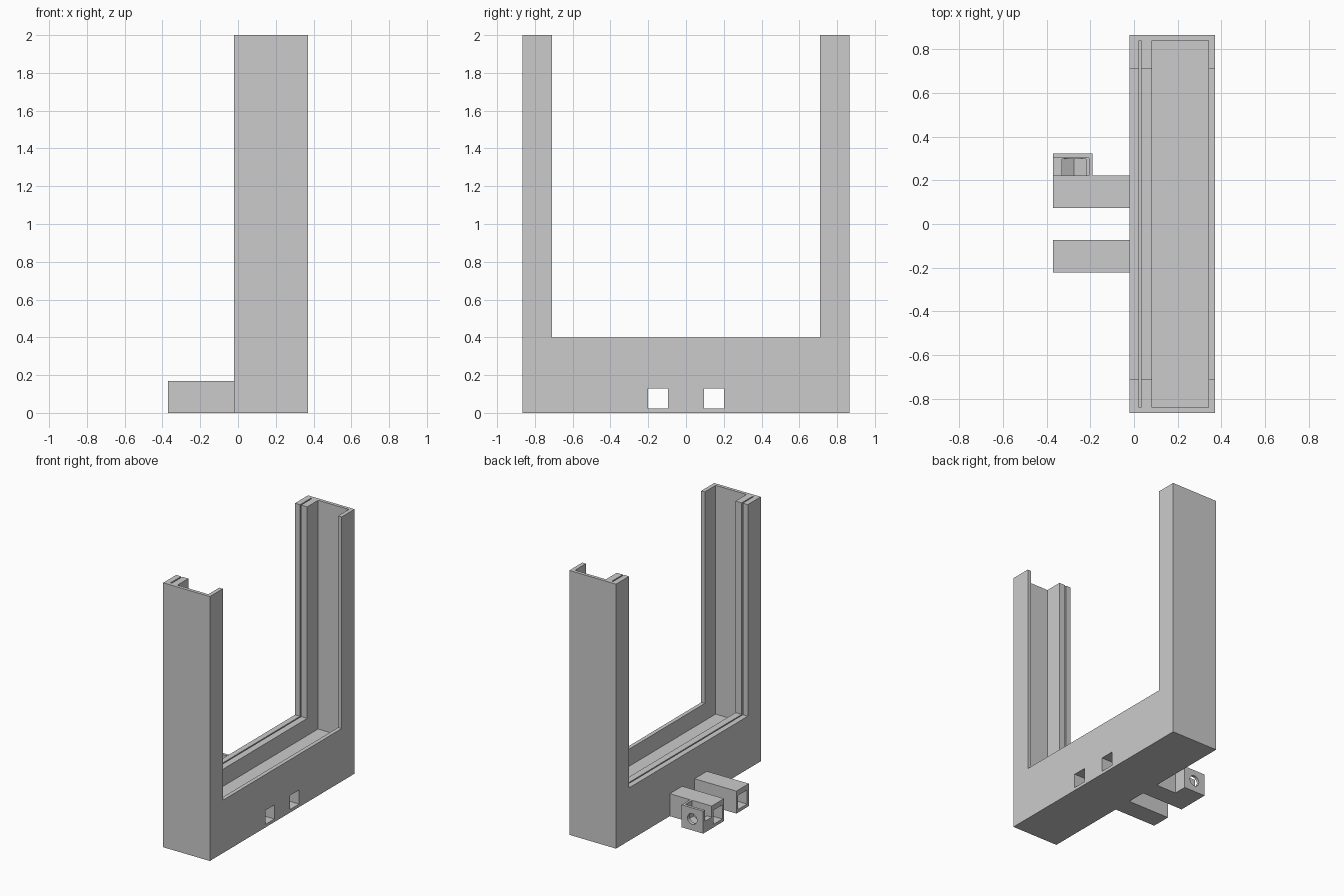
import bpy
import math

default = bpy.data.objects.get("Cube")
if default:
    bpy.data.objects.remove(default, do_unlink=True)

grey = bpy.data.materials.new("plain grey")
grey.use_nodes = True
colour = (0.6, 0.6, 0.6, 1)
grey.diffuse_color = colour
grey.node_tree.nodes["Principled BSDF"].inputs["Base Color"].default_value = colour


def box(name, x, y, z):
    """Box given by its (low, high) range on each axis."""
    bpy.ops.mesh.primitive_cube_add(size=1)
    ob = bpy.context.object
    ob.name = name
    ob.location = [(a + b) / 2 for a, b in (x, y, z)]
    ob.scale = [b - a for a, b in (x, y, z)]
    bpy.ops.object.transform_apply(location=True, rotation=False, scale=True)
    ob.data.materials.append(grey)
    return ob


def bore(name, sides, radius, x, y, z, spin=0):
    """Prism lying along y."""
    bpy.ops.mesh.primitive_cylinder_add(vertices=sides, radius=radius, depth=y[1] - y[0],
                                        location=(x, sum(y) / 2, z),
                                        rotation=(math.pi / 2, spin, 0))
    ob = bpy.context.object
    ob.name = name
    bpy.ops.object.transform_apply(location=True, rotation=True, scale=True)
    ob.data.materials.append(grey)
    return ob


def cut(target, *cutters):
    for c in cutters:
        mod = target.modifiers.new("cut", "BOOLEAN")
        mod.operation = "DIFFERENCE"
        mod.solver = "EXACT"
        mod.object = c
        bpy.context.view_layer.objects.active = target
        bpy.ops.object.modifier_apply(modifier=mod.name)
        bpy.data.objects.remove(c, do_unlink=True)


def tunnel(side):
    lo, hi = sorted((side * 0.094, side * 0.202))
    return box("tunnel_cutter", (-1, 1), (lo, hi), (0.023, 0.13))


# U-shaped frame: opening, wide channel, thin panel slot and square tunnels
frame = box("frame", (-0.02, 0.37), (-0.865, 0.865), (0, 2))
cut(frame,
    box("opening_cutter", (-1, 1), (-0.71, 0.71), (0.4, 3)),
    box("channel_cutter", (0.082, 0.34), (-0.84, 0.84), (0.27, 3)),
    box("slot_cutter", (0.022, 0.031), (-0.84, 0.84), (0.27, 3)),
    tunnel(-1), tunnel(1))

# Hollow arms continuing the tunnels
for side, name in ((-1, "front_arm"), (1, "back_arm")):
    lo, hi = sorted((side * 0.074, side * 0.222))
    arm = box(name, (-0.37, -0.02), (lo, hi), (0, 0.17))
    cut(arm, tunnel(side))

# Bracket on the back arm: open pocket, nut seat and screw hole
bracket = box("bracket", (-0.37, -0.19), (0.222, 0.323), (0, 0.17))
cut(bracket,
    box("pocket_cutter", (-1, -0.207), (0.1, 0.302), (0.086, 1)),
    bore("nut_cutter", 6, 0.064, -0.275, (0.1, 0.297), 0.086),
    bore("screw_cutter", 24, 0.04, -0.278, (0.25, 0.5), 0.086))
